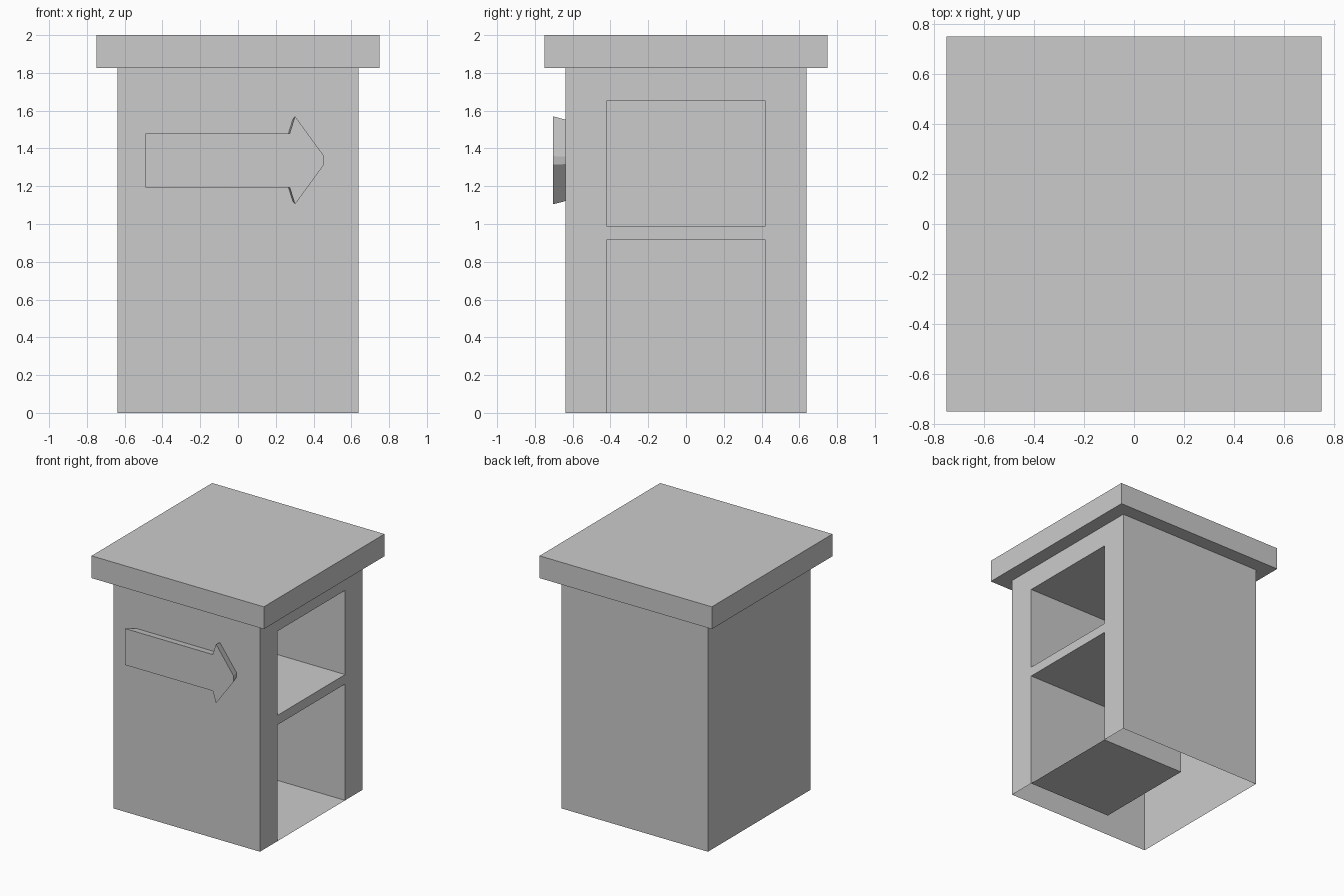
import bpy, bmesh
from mathutils import Vector

if "Cube" in bpy.data.objects:
    bpy.data.objects.remove(bpy.data.objects["Cube"])

W = 0.638          # half width of the cabinet
EAVE = 1.825       # underside of the roof slab
NICHE_Y = 0.42     # half width of the side niches
NICHE_BACK = -0.10
NICHES = {"lower_niche": (0.0, 0.915), "upper_niche": (0.99, 1.652)}


def finish(bm, name):
    mesh = bpy.data.meshes.new(name)
    bm.to_mesh(mesh)
    bm.free()
    obj = bpy.data.objects.new(name, mesh)
    bpy.context.collection.objects.link(obj)
    return obj


def box(name, lo, hi, open_sides=(), inward=False):
    """Box from corner to corner, leaving out faces whose normal is listed."""
    lo, hi = Vector(lo), Vector(hi)
    bm = bmesh.new()
    bmesh.ops.create_cube(bm, size=1)
    for v in bm.verts:
        v.co = (lo + hi) / 2 + v.co * (hi - lo)
    bm.normal_update()
    gone = [f for f in bm.faces
            if any(f.normal.dot(Vector(d)) > 0.9 for d in open_sides)]
    bmesh.ops.delete(bm, geom=gone, context='FACES')
    if inward:
        bmesh.ops.reverse_faces(bm, faces=bm.faces[:])
    return finish(bm, name)


# Cabinet shell, open underneath and on the niche side
box("cabinet_shell", (-W, -W, 0), (W, W, EAVE), [(0, 0, -1), (1, 0, 0)])

# Roof slab
box("roof", (-0.75, -0.75, EAVE), (0.75, 0.75, 2.0))

# Niche side frame: two posts and two rails around the openings
bm = bmesh.new()
low, up = NICHES["lower_niche"], NICHES["upper_niche"]
for y0, y1, z0, z1 in [(-W, -NICHE_Y, 0, EAVE), (NICHE_Y, W, 0, EAVE),
                       (-NICHE_Y, NICHE_Y, low[1], up[0]),
                       (-NICHE_Y, NICHE_Y, up[1], EAVE)]:
    bm.faces.new([bm.verts.new((W, y, z))
                  for y, z in ((y0, z0), (y1, z0), (y1, z1), (y0, z1))])
finish(bm, "niche_frame")

# Niche linings, facing into the cavity
for name, (z0, z1) in NICHES.items():
    box(name, (NICHE_BACK, -NICHE_Y, z0), (W, NICHE_Y, z1), [(1, 0, 0)], True)

# Raised arrow on the front, slightly narrower where it meets the wall
half = [(-0.49, 0.143), (0.274, 0.143), (0.302, 0.233), (0.456, 0.022)]
outline = [(x, -z) for x, z in half] + half[::-1]
bm = bmesh.new()
front = bm.faces.new([bm.verts.new((x, -0.705, 1.337 + z)) for x, z in outline])
back = bmesh.ops.extrude_face_region(bm, geom=[front], use_keep_orig=True)["geom"]
for v in (g for g in back if isinstance(g, bmesh.types.BMVert)):
    v.co = (0.136 + (v.co.x - 0.136) * 0.925, -W,
            1.337 + (v.co.z - 1.337) * 0.925)
bmesh.ops.recalc_face_normals(bm, faces=bm.faces[:])
finish(bm, "front_arrow")
